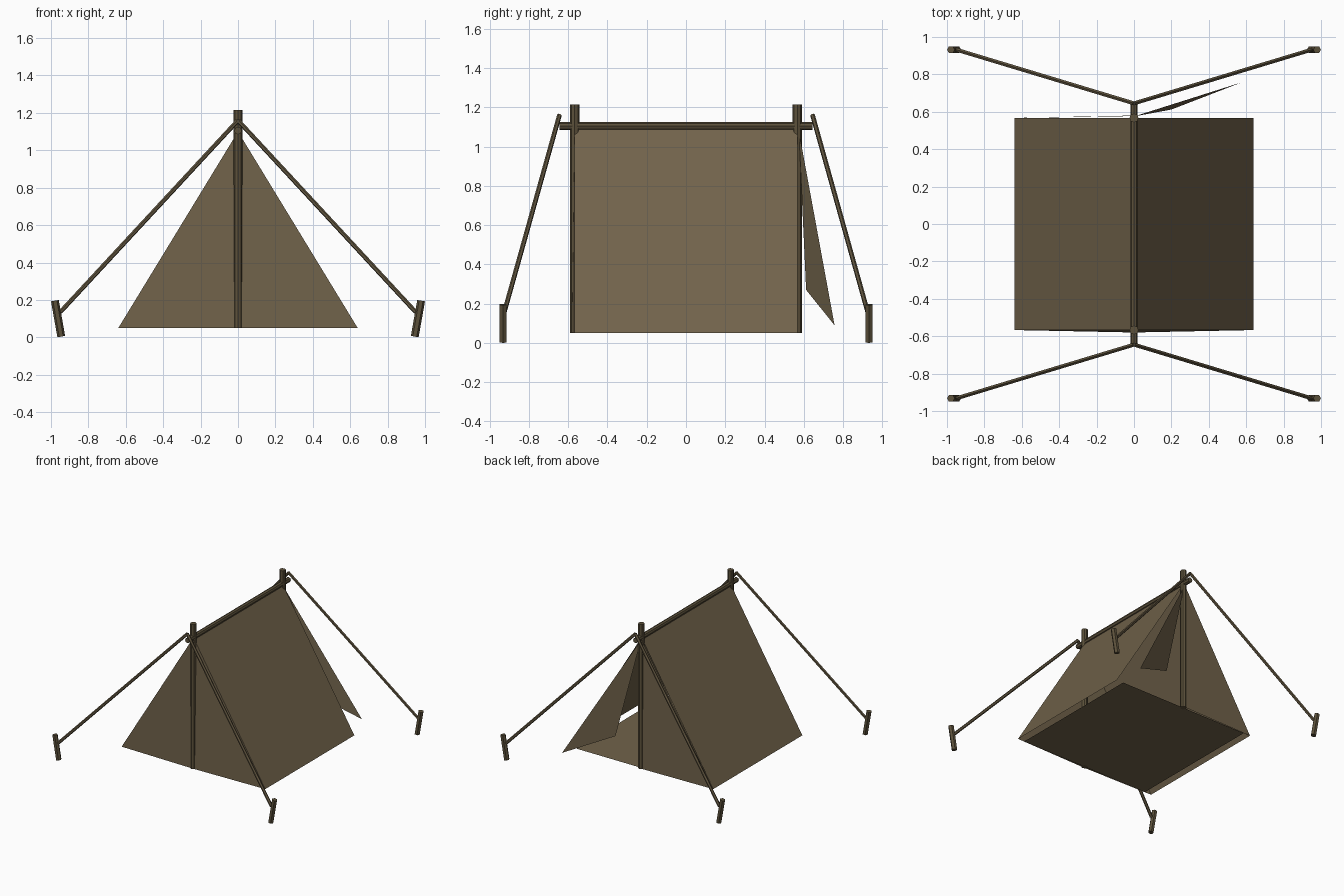
import bpy
from mathutils import Vector

if "Cube" in bpy.data.objects:
    bpy.data.objects.remove(bpy.data.objects["Cube"])


def material(name, rgb):
    m = bpy.data.materials.new(name)
    m.diffuse_color = (*rgb, 1)
    m.use_nodes = True
    m.node_tree.nodes["Principled BSDF"].inputs["Base Color"].default_value = m.diffuse_color
    return m


CANVAS = material("canvas brown", (0.165, 0.125, 0.070))
WOOD = material("dark wood", (0.108, 0.083, 0.044))
ROPE = material("rope brown", (0.115, 0.088, 0.048))

HALF_W, HALF_L = 0.64, 0.567   # footprint of the canvas
BASE, RIDGE = 0.05, 1.10       # hem and ridge heights


def sheet(name, points, mat=CANVAS):
    """One flat piece of cloth."""
    me = bpy.data.meshes.new(name)
    me.from_pydata(points, [], [tuple(range(len(points)))])
    me.materials.append(mat)
    ob = bpy.data.objects.new(name, me)
    bpy.context.collection.objects.link(ob)
    return ob


def rod(name, a, b, radius, sides, mat):
    """Straight faceted rod between two points."""
    a, b = Vector(a), Vector(b)
    d = b - a
    bpy.ops.mesh.primitive_cylinder_add(vertices=sides, radius=radius,
                                        depth=d.length, location=(a + b) / 2)
    ob = bpy.context.object
    ob.rotation_euler = d.to_track_quat('Z', 'Y').to_euler()
    ob.name = name
    ob.data.materials.append(mat)
    return ob


# Roof slopes
for side, s in (("right", 1), ("left", -1)):
    pts = [(s * HALF_W, -HALF_L, BASE), (s * HALF_W, HALF_L, BASE),
           (0, HALF_L, RIDGE), (0, -HALF_L, RIDGE)]
    sheet(side + "_roof_slope", pts if s > 0 else pts[::-1])

# Floor cloth, a little narrower than the roof
fx = 0.58
sheet("floor_cloth", [(-fx, -HALF_L, BASE), (-fx, HALF_L, BASE),
                      (fx, HALF_L, BASE), (fx, -HALF_L, BASE)])

# Closed end panels: both at the front, the left one at the back
sheet("front_left_panel", [(-HALF_W, -HALF_L, BASE), (0, -0.58, BASE), (0, -HALF_L, RIDGE)])
sheet("front_right_panel", [(0, -0.58, BASE), (HALF_W, -HALF_L, BASE), (0, -HALF_L, RIDGE)])
sheet("back_left_panel", [(0, 0.58, BASE), (-HALF_W, HALF_L, BASE), (0, HALF_L + 0.01, RIDGE)])

# Door flap folded open at the back
sheet("open_door_flap", [(0.575, 0.757, 0.09), (0.2, 0.612, 0.27), (0, 0.575, RIDGE - 0.02)])

# Upright poles and ridge pole
for end, e in (("front", -1), ("back", 1)):
    rod(end + "_pole", (0, e * HALF_L, BASE), (0, e * HALF_L, 1.215), 0.024, 8, WOOD)
rod("ridge_pole", (0, -0.645, 1.105), (0, 0.645, 1.105), 0.02, 8, WOOD)

# Guy ropes and leaning stakes at the four corners
for end, e in (("front", -1), ("back", 1)):
    for side, s in (("right", 1), ("left", -1)):
        rod(f"{end}_{side}_rope", (0, e * 0.645, 1.16),
            (s * 0.95, e * 0.932, 0.135), 0.012, 6, ROPE)
        rod(f"{end}_{side}_stake", (s * 0.945, e * 0.932, 0.004),
            (s * 0.979, e * 0.932, 0.196), 0.021, 6, WOOD)
